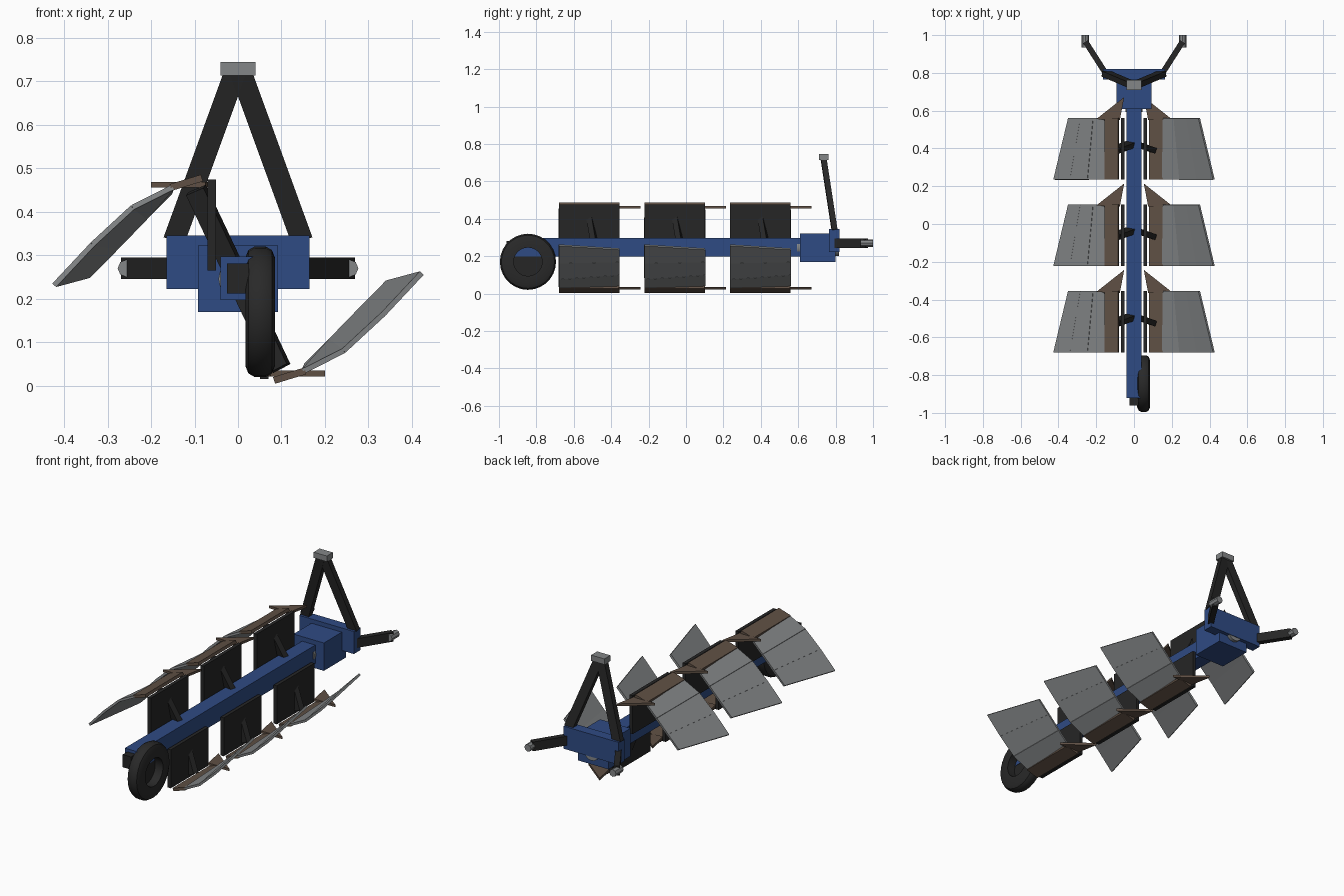
import bpy, bmesh, math
from mathutils import Vector, Matrix

if "Cube" in bpy.data.objects:
    bpy.data.objects.remove(bpy.data.objects["Cube"])


def material(name, col):
    m = bpy.data.materials.new(name)
    m.diffuse_color = (*col, 1)
    m.use_nodes = True
    m.node_tree.nodes["Principled BSDF"].inputs["Base Color"].default_value = m.diffuse_color
    return m


BLUE = material("blue paint", (0.028, 0.07, 0.23))
STEEL = material("grey steel", (0.23, 0.24, 0.245))
BROWN = material("worn brown steel", (0.115, 0.08, 0.058))
BLACK = material("black frame", (0.019, 0.019, 0.019))
RUBBER = material("tyre rubber", (0.022, 0.022, 0.022))


def finish(name, bm, mat, smooth=False):
    bmesh.ops.recalc_face_normals(bm, faces=bm.faces)
    me = bpy.data.meshes.new(name)
    bm.to_mesh(me)
    bm.free()
    me.materials.append(mat)
    ob = bpy.data.objects.new(name, me)
    bpy.context.collection.objects.link(ob)
    if smooth:
        bpy.ops.object.select_all(action='DESELECT')
        bpy.context.view_layer.objects.active = ob
        ob.select_set(True)
        bpy.ops.object.shade_smooth_by_angle(angle=math.radians(35))
    return ob


def box(name, lo, hi, mat):
    bm = bmesh.new()
    bmesh.ops.create_cube(bm, size=1)
    for v in bm.verts:
        v.co = Vector([lo[i] + (v.co[i] + 0.5) * (hi[i] - lo[i]) for i in range(3)])
    return finish(name, bm, mat)


def bar(name, a, b, width, depth, across, mat):
    """Square bar from a to b; depth is measured along 'across'."""
    a, b = Vector(a), Vector(b)
    d = (b - a).normalized()
    w = d.cross(Vector(across)).normalized()
    t = w.cross(d)
    rot = Matrix((w, t, d)).transposed().to_4x4()
    bm = bmesh.new()
    bmesh.ops.create_cube(bm, size=1)
    bm.transform(Matrix.Translation((a + b) / 2) @ rot
                 @ Matrix.Diagonal((width, depth, (b - a).length, 1)))
    return finish(name, bm, mat)


def rod(name, centre, r, length, axis, sides, mat):
    bm = bmesh.new()
    bmesh.ops.create_cone(bm, cap_ends=True, segments=sides, radius1=r,
                          radius2=r, depth=length)
    bm.transform(Matrix.Translation(centre) @ Matrix.Rotation(math.pi / 2, 4, axis))
    return finish(name, bm, mat, True)


def plate(name, corners, thick, mat):
    """Flat plate of given thickness centred on a polygon."""
    pts = [Vector(c) for c in corners]
    n = (pts[1] - pts[0]).cross(pts[2] - pts[0]).normalized() * thick / 2
    bm = bmesh.new()
    top = [bm.verts.new(p + n) for p in pts]
    bot = [bm.verts.new(p - n) for p in pts]
    bm.faces.new(top)
    bm.faces.new(bot[::-1])
    for i in range(len(pts)):
        j = (i + 1) % len(pts)
        bm.faces.new((top[i], bot[i], bot[j], top[j]))
    return finish(name, bm, mat)


# main beam, turnover gearbox and headstock
box("main_beam", (-0.04, -0.92, 0.197), (0.04, 0.64, 0.297), BLUE)
box("turnover_gearbox", (-0.092, 0.61, 0.17), (0.092, 0.80, 0.322), BLUE)
box("headstock_crossbar", (-0.165, 0.765, 0.222), (0.165, 0.82, 0.345), BLUE)
rod("turnover_shaft", (0, 0.705, 0.245), 0.045, 0.225, 'X', 16, STEEL)

# three point hitch
for s, side in ((-1, "left"), (1, "right")):
    bar("hitch_mast_" + side, (s * 0.147, 0.795, 0.335), (s * 0.005, 0.735, 0.725),
        0.05, 0.03, (0, 1, 0), BLACK)
    bar("lower_hitch_arm_" + side, (s * 0.145, 0.79, 0.27), (s * 0.257, 0.965, 0.27),
        0.03, 0.05, (0, 0, 1), BLACK)
    rod("hitch_pin_" + side, (s * 0.257, 0.967, 0.27), 0.02, 0.066, 'X', 8, STEEL)
box("top_hitch_block", (-0.04, 0.71, 0.714), (0.04, 0.762, 0.745), STEEL)

# plough bodies: lower set on the right, upper set turned over on the left
REAR = [(0.15, 0.033), (0.243, 0.08), (0.335, 0.165), (0.423, 0.259)]
FRONT = [(0.155, 0.045), (0.213, 0.103), (0.28, 0.172), (0.345, 0.238)]
for k in range(3):
    off = -0.4575 * k
    for s, level in ((1, "lower"), (-1, "upper")):
        tag = f"_{level}_{k + 1}"

        def P(x, y, z):
            return (s * x, y + off, 0.245 + s * (z - 0.245))

        bar("leg" + tag, P(-0.005, 0.43, 0.255), P(0.097, 0.393, 0.04),
            0.045, 0.03, (0.3 , 1, 0), BLACK)
        lo, hi = P(0.051, 0.235, 0.015), P(0.07, 0.56, 0.225)
        box("landside" + tag, [min(a, b) for a, b in zip(lo, hi)],
            [max(a, b) for a, b in zip(lo, hi)], BLACK)
        plate("share" + tag, [P(0.083, 0.235, 0.012), P(0.155, 0.235, 0.034),
                              P(0.155, 0.56, 0.034), P(0.083, 0.56, 0.012)], 0.016, BROWN)
        plate("share_point" + tag, [P(0.052, 0.672, 0.028), P(0.2, 0.555, 0.028),
                                    P(0.075, 0.55, 0.028)], 0.013, BROWN)
        for i in range(3):
            (x0, z0), (x1, z1) = REAR[i], REAR[i + 1]
            (u0, w0), (u1, w1) = FRONT[i], FRONT[i + 1]
            plate(f"mouldboard_strip_{i + 1}" + tag,
                  [P(x0, 0.235, z0), P(x1, 0.235, z1), P(u1, 0.56, w1), P(u0, 0.56, w0)],
                  0.012, STEEL)

# depth wheel: lathed tyre ring with a recessed hub
C = Vector((0.051, -0.845, 0.17))
ring = [(-0.034, 0.076), (-0.034, 0.125), (-0.027, 0.142), (-0.013, 0.15),
        (0.013, 0.15), (0.027, 0.142), (0.034, 0.125), (0.034, 0.076)]
bm = bmesh.new()
N = 28
loops = []
for i in range(N):
    a = 2 * math.pi * i / N
    loops.append([bm.verts.new(C + Vector((x, r * math.cos(a), r * math.sin(a))))
                  for x, r in ring])
for i in range(N):
    p, q = loops[i], loops[(i + 1) % N]
    for j in range(len(ring)):
        m = (j + 1) % len(ring)
        bm.faces.new((p[j], p[m], q[m], q[j]))
finish("wheel_tyre", bm, RUBBER, True)
rod("wheel_hub", (0.028, C.y, C.z), 0.078, 0.02, 'Y', 28, BLACK)
box("wheel_bracket", (-0.025, -0.96, 0.212), (0.025, -0.88, 0.281), BLACK)
